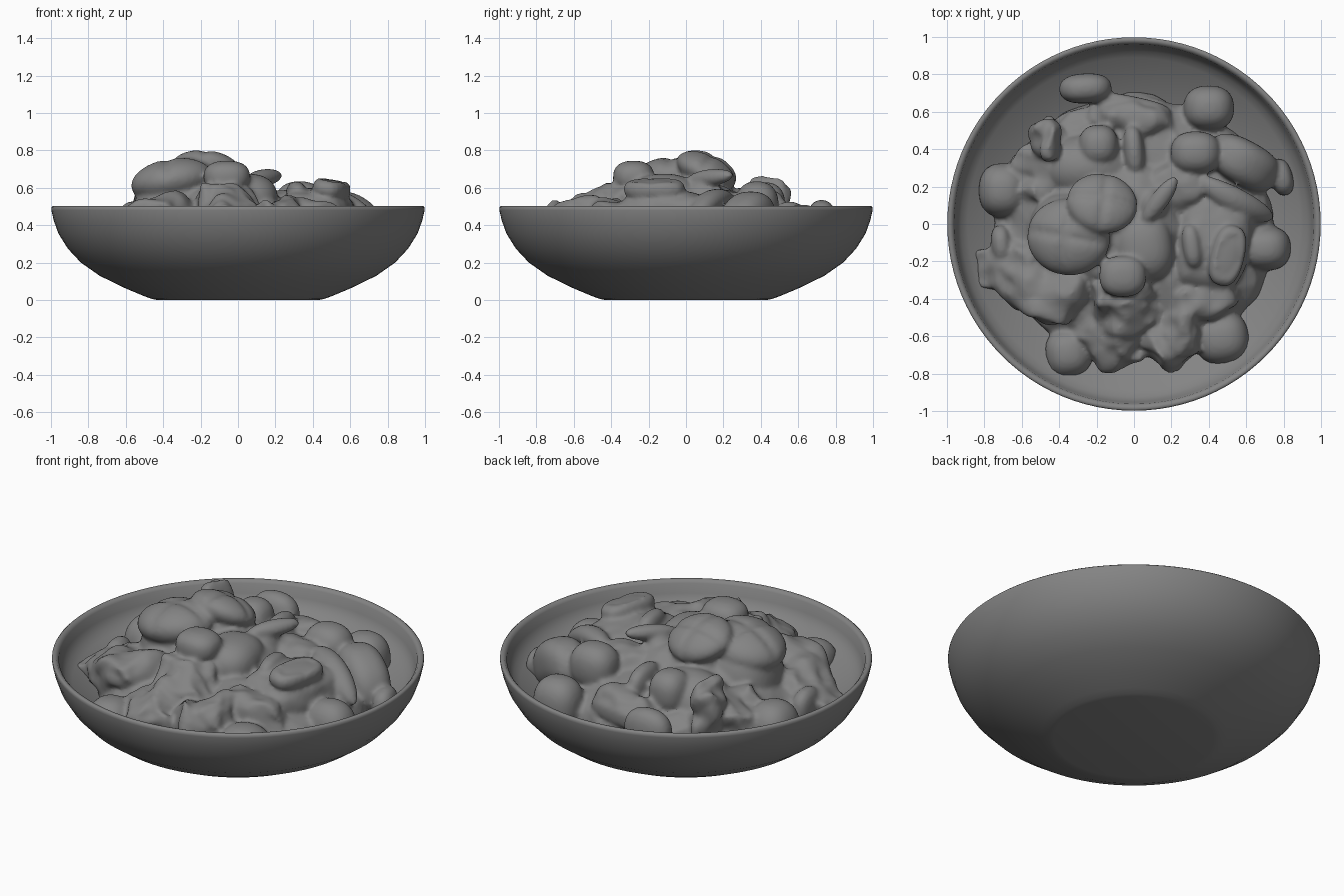
import bpy, bmesh, math
from mathutils import Vector, Matrix, noise

grey = bpy.data.materials.new("dark_grey")
grey.diffuse_color = (0.23, 0.23, 0.23, 1)


def inner_z(r):
    """Height of the inside of the bowl at radius r."""
    return 0.13 + 0.235 * (r / 0.9) ** 2.6


def finish(name, bm):
    me = bpy.data.meshes.new(name)
    bm.to_mesh(me)
    bm.free()
    for p in me.polygons:
        p.use_smooth = True
    me.materials.append(grey)
    ob = bpy.data.objects.new(name, me)
    bpy.context.collection.objects.link(ob)
    return ob


def make_bowl():
    outer = [(0.0, 0.004), (0.43, 0.0), (0.46, 0.006), (0.50, 0.02), (0.61, 0.066), (0.74, 0.13),
             (0.84, 0.20), (0.91, 0.275), (0.96, 0.355), (0.985, 0.425), (0.998, 0.48),
             (0.998, 0.495), (0.99, 0.502), (0.975, 0.50), (0.962, 0.485), (0.952, 0.43)]
    inner = [(r, inner_z(r)) for r in (0.925, 0.89, 0.83, 0.75, 0.65, 0.5, 0.3, 0.0)]
    bm = bmesh.new()
    vs = [bm.verts.new((r, 0, z)) for r, z in outer + inner]
    es = [bm.edges.new(e) for e in zip(vs, vs[1:])]
    bmesh.ops.spin(bm, geom=vs + es, axis=(0, 0, 1), cent=(0, 0, 0), angle=math.tau, steps=96)
    bmesh.ops.remove_doubles(bm, verts=bm.verts, dist=0.0005)
    bmesh.ops.recalc_face_normals(bm, faces=bm.faces)
    ob = finish("bowl", bm)
    bpy.context.view_layer.objects.active = ob
    ob.select_set(True)
    bpy.ops.object.shade_smooth_by_angle(angle=math.radians(60))
    ob.select_set(False)


def blob(bm, x, y, top, rx, ry, rz, rot=0, power=2, rough=0, tilt=(0, 0), cross=0, dish=0, bend=0):
    """Ellipsoid piece of food; power squares it off, rough makes it craggy."""
    geom = bmesh.ops.create_icosphere(bm, subdivisions=4, radius=1)["verts"]
    m = (Matrix.Rotation(math.radians(rot), 3, 'Z') @ Matrix.Rotation(math.radians(tilt[0]), 3, 'X')
         @ Matrix.Rotation(math.radians(tilt[1]), 3, 'Y'))
    centre = Vector((x, y, top - rz))
    for v in geom:
        c = v.co.normalized()
        c /= sum(abs(k) ** power for k in c) ** (1 / power)
        if cross and c.z > 0:                       # shallow scored cross
            c.z -= cross * math.exp(-(min(abs(c.x), abs(c.y)) / 0.1) ** 2)
        if dish and c.z > 0 and c.xy.length < 0.72:  # sunken slice centre
            c.z -= dish
        p = Vector((c.x * rx, c.y * ry, c.z * rz))
        p.z -= bend * c.y ** 2
        p = m @ p + centre
        if rough:
            p += rough * noise.noise_vector(p * 7) + rough * 0.4 * noise.noise_vector(p * 15)
        p.z = max(p.z, inner_z(min(p.xy.length, 0.92)) - 0.015)
        v.co = p


make_bowl()
bm = bmesh.new()

# stew heap underneath
blob(bm, 0, -0.02, 0.55, 0.75, 0.71, 0.29, rough=0.04)
blob(bm, -0.1, 0.0, 0.65, 0.44, 0.42, 0.3, rough=0.03)
blob(bm, -0.31, -0.04, 0.71, 0.25, 0.22, 0.28, power=2.4)
blob(bm, -0.16, 0.09, 0.73, 0.17, 0.17, 0.28, power=2.4)
blob(bm, -0.25, 0.30, 0.60, 0.26, 0.18, 0.2)

# scored mushroom caps
blob(bm, -0.35, -0.07, 0.76, 0.225, 0.205, 0.12, rot=-10, tilt=(0, -10), cross=0.14)
blob(bm, -0.17, 0.11, 0.785, 0.19, 0.17, 0.09, rot=-8, tilt=(-24, 4), cross=0.18)

# round vegetables: x, y, top, rx, ry, rz, rotation
balls = [(-0.06, -0.28, 0.745, 0.125, 0.11, 0.085, 0), (-0.19, 0.42, 0.63, 0.105, 0.11, 0.12, 0),
         (0.0, 0.39, 0.60, 0.055, 0.14, 0.1, 5), (-0.26, 0.725, 0.535, 0.14, 0.08, 0.13, 3),
         (0.40, 0.62, 0.51, 0.135, 0.12, 0.15, 0), (0.33, 0.38, 0.635, 0.135, 0.115, 0.13, 0),
         (-0.70, 0.18, 0.49, 0.13, 0.145, 0.17, 0), (-0.71, -0.11, 0.46, 0.055, 0.105, 0.1, 5),
         (0.79, 0.25, 0.43, 0.06, 0.10, 0.1, 15), (0.70, -0.13, 0.475, 0.14, 0.12, 0.17, 0)]
for b in balls:
    blob(bm, *b, power=2.4)
for b in [(0.47, -0.61, 0.45, 0.145, 0.14, 0.15), (-0.35, -0.69, 0.425, 0.125, 0.13, 0.14),
          (0.05, -0.12, 0.675, 0.16, 0.19, 0.14), (0.31, -0.12, 0.635, 0.05, 0.12, 0.07)]:
    blob(bm, *b, rot=8, power=2.4)

# sliced ring on its slab
blob(bm, 0.42, -0.10, 0.59, 0.20, 0.27, 0.17, rot=-12, power=3, rough=0.02)
blob(bm, 0.50, -0.17, 0.655, 0.09, 0.165, 0.06, rot=-14, power=2.6, tilt=(0, 10), dish=0.22)

# craggy meat chunks
chunks = [(-0.46, 0.45, 0.655, 0.08, 0.12, 0.18, 15), (-0.11, -0.59, 0.51, 0.19, 0.18, 0.17, 20),
          (0.21, -0.58, 0.53, 0.15, 0.20, 0.19, -30), (-0.05, -0.42, 0.60, 0.20, 0.16, 0.16, 10),
          (-0.45, 0.26, 0.51, 0.22, 0.18, 0.15, 0), (0.36, -0.42, 0.52, 0.20, 0.12, 0.17, 20),
          (-0.68, -0.25, 0.40, 0.14, 0.10, 0.09, -10)]
for c in chunks:
    blob(bm, *c, power=2.7, rough=0.065)
blob(bm, -0.50, -0.29, 0.525, 0.27, 0.20, 0.13, rot=-35, power=3, rough=0.05, tilt=(0, -16))

# leaves and strips
blob(bm, 0.14, 0.13, 0.70, 0.05, 0.15, 0.045, rot=-36, tilt=(5, 15))
blob(bm, 0.10, 0.10, 0.66, 0.10, 0.12, 0.18)
blob(bm, 0.55, 0.12, 0.58, 0.07, 0.24, 0.06, rot=62, tilt=(18, -12), bend=0.05)
blob(bm, 0.60, 0.32, 0.565, 0.12, 0.21, 0.13, rot=60, power=2.6, tilt=(28, 0), bend=0.05)
blob(bm, -0.02, 0.56, 0.51, 0.24, 0.10, 0.12, rot=-8, rough=0.04)
blob(bm, 0.0, 0.62, 0.46, 0.20, 0.06, 0.06, rot=-12, power=3)
blob(bm, 0.22, 0.2, 0.61, 0.17, 0.15, 0.16, rough=0.03)

# fuse every piece into one soft, sauce-covered mass
food = finish("stew", bm)
fuse = food.modifiers.new("fuse", 'REMESH')
fuse.mode = 'VOXEL'
fuse.voxel_size = 0.013
fuse.use_smooth_shade = True
soft = food.modifiers.new("soften", 'SMOOTH')
soft.factor = 0.5
soft.iterations = 6
